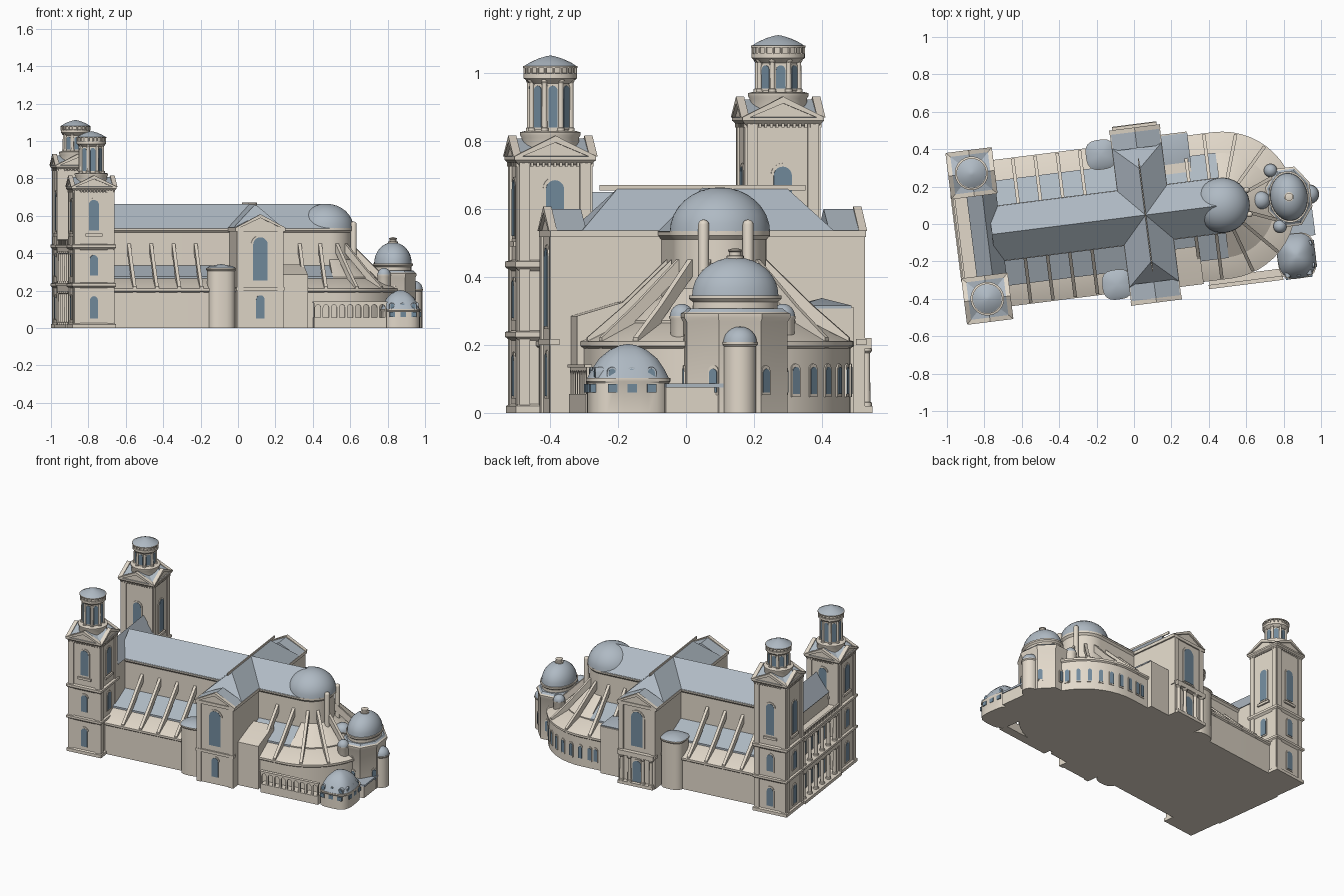
import bpy, bmesh
from math import sin, cos, pi, radians
from mathutils import Matrix, Vector

if "Cube" in bpy.data.objects:
    bpy.data.objects.remove(bpy.data.objects["Cube"])

# local frame: u along the nave, h across it; whole church is turned on the site
SITE = Matrix.Rotation(radians(7.2), 4, 'Z') @ Matrix.Translation((0, 0.04, 0))

def material(name, col):
    m = bpy.data.materials.new(name)
    m.diffuse_color = (*col, 1)
    m.use_nodes = True
    m.node_tree.nodes["Principled BSDF"].inputs["Base Color"].default_value = m.diffuse_color
    return m
STONE = material("stone", (0.76, 0.69, 0.59))
SLATE = material("slate", (0.43, 0.49, 0.55))
GLASS = material("glass", (0.17, 0.26, 0.34))

def loft(name, rings, mat=STONE):
    """Skin a stack of equal rings and cap both ends."""
    bm = bmesh.new()
    vs = [[bm.verts.new(p) for p in r] for r in rings]
    n = len(vs[0])
    for a, b in zip(vs, vs[1:]):
        for i in range(n):
            bm.faces.new((a[i], a[(i + 1) % n], b[(i + 1) % n], b[i]))
    bm.faces.new(vs[0][::-1])
    bm.faces.new(vs[-1])
    bmesh.ops.remove_doubles(bm, verts=bm.verts, dist=1e-5)
    bmesh.ops.recalc_face_normals(bm, faces=bm.faces)
    me = bpy.data.meshes.new(name)
    bm.to_mesh(me)
    bm.free()
    me.transform(SITE)
    me.shade_smooth()
    me.set_sharp_from_angle(angle=radians(32))
    me.materials.append(mat)
    ob = bpy.data.objects.new(name, me)
    bpy.context.collection.objects.link(ob)
    return ob

def box(name, u0, u1, h0, h1, z0, z1, mat=STONE):
    return loft(name, [[(u0, h0, z), (u1, h0, z), (u1, h1, z), (u0, h1, z)] for z in (z0, z1)], mat)

def lathe(name, c, prof, mat=STONE, n=24, su=1, sh=1, rot=0, p=2):
    """Stack rings of radius r at height z; p > 2 squares the circle off."""
    ring = []
    for i in range(n):
        a = rot + 2 * pi * i / n
        k = (abs(cos(a)) ** p + abs(sin(a)) ** p) ** (-1 / p)
        ring.append((k * cos(a) * su, k * sin(a) * sh))
    return loft(name, [[(c[0] + r * x, c[1] + r * y, z) for x, y in ring] for r, z in prof], mat)

def square(name, c, prof, mat=STONE):
    s = 2 ** 0.5
    return lathe(name, c, [(r * s, z) for r, z in prof], mat, 4, rot=pi / 4)

def extr(name, prof, c, a, d0, d1, mat=STONE):
    """Extrude a (sideways, z) profile along the horizontal direction a."""
    n, t = Vector((cos(a), sin(a), 0)), Vector((-sin(a), cos(a), 0))
    o = Vector((c[0], c[1], 0))
    return loft(name, [[o + n * d + t * s + Vector((0, 0, z)) for s, z in prof] for d in (d0, d1)], mat)

def dome(r, z, h, n=8):
    return [(r * cos(i * pi / 2 / n), z + h * sin(i * pi / 2 / n)) for i in range(n + 1)]

def arch(w, z0, z1, n=10):
    r = w / 2
    return [(-r, z0), (r, z0)] + [(r * cos(pi * i / n), z1 - r + r * sin(pi * i / n)) for i in range(n + 1)]

def window(c, a, d, w, z0, z1):
    extr("window_frame", arch(w * 1.3, z0 - .008, z1 + .01), c, a, d - .01, d + .004)
    extr("window_pane", arch(w, z0, z1), c, a, d - .01, d + .006, GLASS)

def pediment(c, a, d, w, z0, z1):
    extr("pediment", [(-w, z0), (w, z0), (0, z1)], c, a, d - .012, d)
    extr("pediment_cornice", [(-w - .004, z0), (-w + .02, z0), (0, z1 - .012), (w - .02, z0), (w + .004, z0), (0, z1 + .008)],
         c, a, d - .014, d + .01)

def column(c, z0, z1, r=.011):
    lathe("column", c, [(r * 1.4, z0), (r * 1.4, z0 + .01), (r, z0 + .012), (r * .9, z1 - .014),
                        (r * 1.4, z1 - .008), (r * 1.4, z1)], n=12)

APSE = 0.48
def stadium(r, z, u0, n=24):
    arc = [(APSE + r * cos(t), r * sin(t), z) for t in (-pi / 2 + pi * i / n for i in range(n + 1))]
    return [(u0, -r, z)] + arc + [(u0, r, z)]

# aisles, clerestory and main roofs
loft("aisles_and_ambulatory", [stadium(r, z, -.74) for r, z in
     ((.385, 0), (.385, .19), (.394, .197), (.394, .21), (.385, .213), (.28, .265))])
loft("clerestory", [stadium(r, z, -.74) for r, z in ((.137, .2), (.137, .51), (.148, .522), (.148, .535))])
loft("ambulatory_roof", [stadium(r, z, APSE) for r, z in ((.28, .26), (.28, .272), (.13, .37))])
extr("nave_roof", [(-.15, .532), (.15, .532), (0, .662)], (0, 0), 0, -.76, APSE, SLATE)
lathe("apse_half_dome", (APSE, 0), dome(.148, .532, .132), SLATE, 32)
for s in (-1, 1):
    extr("aisle_roof", [(s * .13, .25), (s * .283, .25), (s * .283, .275), (s * .13, .338)], (0, 0), 0, -.74, APSE, SLATE)
    lathe("apse_pinnacle", (.62, s * .066), [(.016, .2), (.016, .555)] + dome(.016, .555, .014, 4), n=12)

# flying buttresses along nave and choir, radiating round the apse
fly = [(.388, .19), (.388, .222), (.28, .315), (.138, .452), (.138, .40), (.28, .27), (.28, .22)]
for s in (-1, 1):
    spots = [(u, 90) for u in (-.6, -.48, -.36, -.24, .32, .43)] + [(APSE, a) for a in (72, 47, 22)]
    for u, a in spots:
        extr("flying_buttress", fly, (u, 0), radians(s * a - 90), -.009, .009)

# ambulatory chapel windows
for i in range(7):
    window((APSE, 0), radians(28 + i * 10), .385, .024, .055, .135)
for u in (.39, .43):
    window((u, 0), pi / 2, .385, .024, .055, .135)

# transept with pedimented ends
TU = .067
box("transept", TU - .125, TU + .125, -.46, .46, 0, .52)
box("transept_cornice", TU - .135, TU + .135, -.468, .468, .517, .537)
loft("transept_roof", [[(TU - .135, -.375, .535), (TU + .135, -.375, .535), (TU + .135, .375, .535), (TU - .135, .375, .535)],
     [(TU, -.25, .662), (TU, -.25, .662), (TU, .25, .662), (TU, .25, .662)]], SLATE)
box("transept_ridge", TU - .003, TU + .003, -.305, .305, .655, .671)
for s in (-1, 1):
    a = s * pi / 2
    extr("transept_end_roof", [(-.134, .535), (.134, .535), (0, .6)], (TU, 0), a, .36, .455, SLATE)
    pediment((TU, 0), a, .462, .133, .535, .6)
    window((TU, 0), a, .46, .078, .255, .485)
    for t in (-.108, .108):
        extr("transept_pilaster", [(t - .016, 0), (t + .016, 0), (t + .016, .52), (t - .016, .52)], (TU, 0), a, .45, .467)
    box("transept_string_course", TU - .13, TU + .13, s * .44, s * .47, .2, .218)
    # corner turrets west of the transept
    lathe("corner_turret", (-.13, s * .35), [(.074, 0), (.074, .305), (.08, .312), (.08, .32)], p=3)
    lathe("corner_turret_roof", (-.13, s * .35), [(.078, .32), (.06, .331), (0, .342)], SLATE, p=3)
window((TU, 0), -pi / 2, .46, .045, .05, .175)
box("north_porch_step", TU - .12, TU + .12, .45, .49, 0, .02)
box("north_porch_lintel", TU - .12, TU + .12, .45, .487, .19, .22)
for t in (-.1, -.045, .045, .1):
    column((TU + t, .475), .02, .19)
window((TU, 0), pi / 2, .46, .06, .02, .16)

# side blocks east of the transept
box("north_side_block", .19, .34, .2, .415, 0, .31)
square("north_side_roof", (.265, .33), [(.078, .308), (.078, .316), (0, .338)], SLATE)
extr("south_side_block", [(-.405, 0), (-.2, 0), (-.2, .34), (-.27, .325), (-.405, .285)], (0, 0), 0, .19, .33)

# west towers: heights differ
for s, H, W, D in ((-1, .755, .685, .985), (1, .87, .725, 1.045)):
    c = (-.828, s * .338)
    square("tower", c, [(.117, 0), (.117, .02), (.107, .026), (.107, .213), (.119, .224), (.119, .238), (.107, .242),
           (.107, .418), (.119, .43), (.119, .445), (.105, .45), (.105, H - .026), (.11, H - .022), (.121, H - .01), (.121, H)])
    for k in range(4):
        a = k * pi / 2
        for t in (-.09, .09):
            extr("tower_pilaster", [(t - .016, .02), (t + .016, .02), (t + .016, H - .02), (t - .016, H - .02)], c, a, .1, .112)
        window(c, a, .107, .042, .05, .17)
        window(c, a, .107, .042, .28, .39)
        window(c, a, .105, .054, .52, W)
        extr("tower_balcony", [(-.045, .49), (.045, .49), (.045, .505), (-.045, .505)], c, a, .1, .115)
        pediment(c, a, .115, .118, H, H + .053)
        for i in range(13):
            t = -.102 + i * .017
            extr("tower_dentil", [(t - .004, H - .03), (t + .004, H - .03), (t + .004, H - .018), (t - .004, H - .018)], c, a, .1, .115)
    for a in (0, pi / 2):
        extr("tower_gable_roof", [(-.117, H), (.117, H), (0, H + .053)], c, a, -.112, .112, SLATE)
    B = H + .075
    lathe("belfry_base", c, [(.085, H), (.085, B - .02), (.09, B - .012), (.09, B - .004), (.075, B)])
    lathe("belfry_drum", c, [(.06, B), (.06, D)], n=8, rot=pi / 8)
    for k in range(8):
        a = k * pi / 4
        window(c, a, .0555, .027, B + .01, D - .022)
        b = a + pi / 8
        column((c[0] + .063 * cos(b), c[1] + .063 * sin(b)), B - .002, D, .008)
    lathe("belfry_cornice", c, [(.062, D - .015), (.07, D - .008), (.079, D), (.079, D + .014), (.065, D + .016)])
    lathe("belfry_parapet", c, [(.072, D + .01), (.072, D + .03), (.081, D + .03), (.081, D + .036)])
    for k in range(20):
        a = k * pi / 10
        lathe("baluster", (c[0] + .076 * cos(a), c[1] + .076 * sin(a)), [(.004, D + .012), (.004, D + .032)], n=6)
    lathe("belfry_cap", c, [(.079, D + .035), (.06, D + .047), (.035, D + .058), (.012, D + .065), (0, D + .067)], SLATE)

# two-tier portico between the towers
box("west_front_wall", -.865, -.715, -.235, .235, 0, .535)
extr("west_range_roof", [(-.845, .535), (-.71, .535), (-.778, .65)], (0, 0), pi / 2, 0, 0.235, SLATE).name = "west_roof_source"
bpy.data.objects.remove(bpy.data.objects["west_roof_source"])
loft("west_range_roof", [[(-.87, h, .533), (-.71, h, .533), (-.785, h, .65)] for h in (-.235, .235)], SLATE)
box("portico_steps", -.955, -.85, -.235, .235, 0, .02)
for z0, z1 in ((.195, .24), (.41, .445)):
    box("portico_entablature", -.942, -.85, -.235, .235, z0, z1 - .014)
    box("portico_cornice", -.95, -.85, -.235, .235, z1 - .014, z1)
box("portico_rail", -.944, -.932, -.23, .23, .467, .475)
for i in range(24):
    h = -.22 + i * .44 / 23
    box("portico_baluster", -.941, -.935, h - .003, h + .003, .445, .468)
for i in range(6):
    h = -.2 + i * .08
    for z0, z1 in ((.02, .195), (.24, .41)):
        column((-.925, h), z0, z1, .012)
for i in range(5):
    h = -.16 + i * .08
    window((-.865, h), pi, 0, .04, .025, .15)
    window((-.865, h), pi, 0, .04, .25, .37)

# domed east chapel
E = (.84, 0)
lathe("east_chapel", E, [(1, 0), (1, .268), (1.05, .28), (1.05, .292), (.95, .3)], n=8, su=.122, sh=.162, rot=pi / 8)
lathe("east_chapel_skirt", E, [(1.03, .291), (.9, .308)], SLATE, 8, .122, .162, pi / 8)
lathe("east_drum", E, [(.93, .28), (.93, .326), (1.02, .336), (1.02, .346)], n=32, su=.105, sh=.135)
lathe("east_dome", E, dome(1, .346, .112), SLATE, 32, .1, .128)
lathe("dome_lantern", E, [(.026, .448), (.026, .462), (.018, .464), (.018, .474), (.022, .476), (.022, .48), (0, .486)], n=12)
for s in (-1, 1):
    window(E, s * radians(37), .127, .026, .06, .13)
    window(E, s * radians(90), .15, .026, .06, .13)
for c, r, z, h in (((.95, 0), .048, .208, .046), ((.76, .152), .034, .285, .036), ((.773, -.15), .034, .285, .036),
                   ((.69, 0), .046, .31, .042)):
    lathe("small_turret", c, [(r, 0), (r, z - .012), (r * 1.1, z - .006), (r * 1.1, z)])
    lathe("small_turret_dome", c, dome(r * 1.04, z, h, 6), SLATE)

# south-east chapel with low dome
C = (.84, -.318)
lathe("southeast_chapel", C, [(1, 0), (1, .088), (1.03, .093), (1.03, .102)], n=32, su=.1, sh=.118, p=3.5)
lathe("southeast_dome", C, [(1.01, .102), (.9, .128), (.72, .16), (.45, .186), (.2, .199), (0, .203)], SLATE, 32, .1, .118, p=2.8)
for t in (-.058, 0, .058):
    for a, d in ((0, .1), (-pi / 2, .118)):
        o = (C[0] - t * sin(a), C[1] + t * cos(a))
        extr("square_window", [(-.014, .06), (.014, .06), (.014, .085), (-.014, .085)], o, a, d - .02, d + .003, GLASS)
        extr("dormer", arch(.03, .1, .135), o, a, d - .05, d - .012, SLATE)
        extr("dormer_pane", arch(.02, .106, .13), o, a, d - .04, d - .01, GLASS)
box("link_building", .8, .95, -.22, -.05, 0, .075)
box("link_roof", .8, .955, -.22, -.05, .075, .087, SLATE)

# cloister arcade on the south side
box("cloister_base", .36, .75, -.432, -.375, 0, .055)
N, P = 9, .39 / 9
prof = [(.75, .055), (.75, .138), (.36, .138), (.36, .055)]
for i in range(N):
    m = .36 + P * (i + .5)
    prof += [(m - .015, .055)] + [(m - .015 * cos(pi * j / 8), .11 + .015 * sin(pi * j / 8)) for j in range(9)] + [(m + .015, .055)]
loft("cloister_arcade", [[(u, h, z) for u, z in prof] for h in (-.43, -.418)])
box("cloister_cornice", .355, .755, -.436, -.414, .134, .142)
